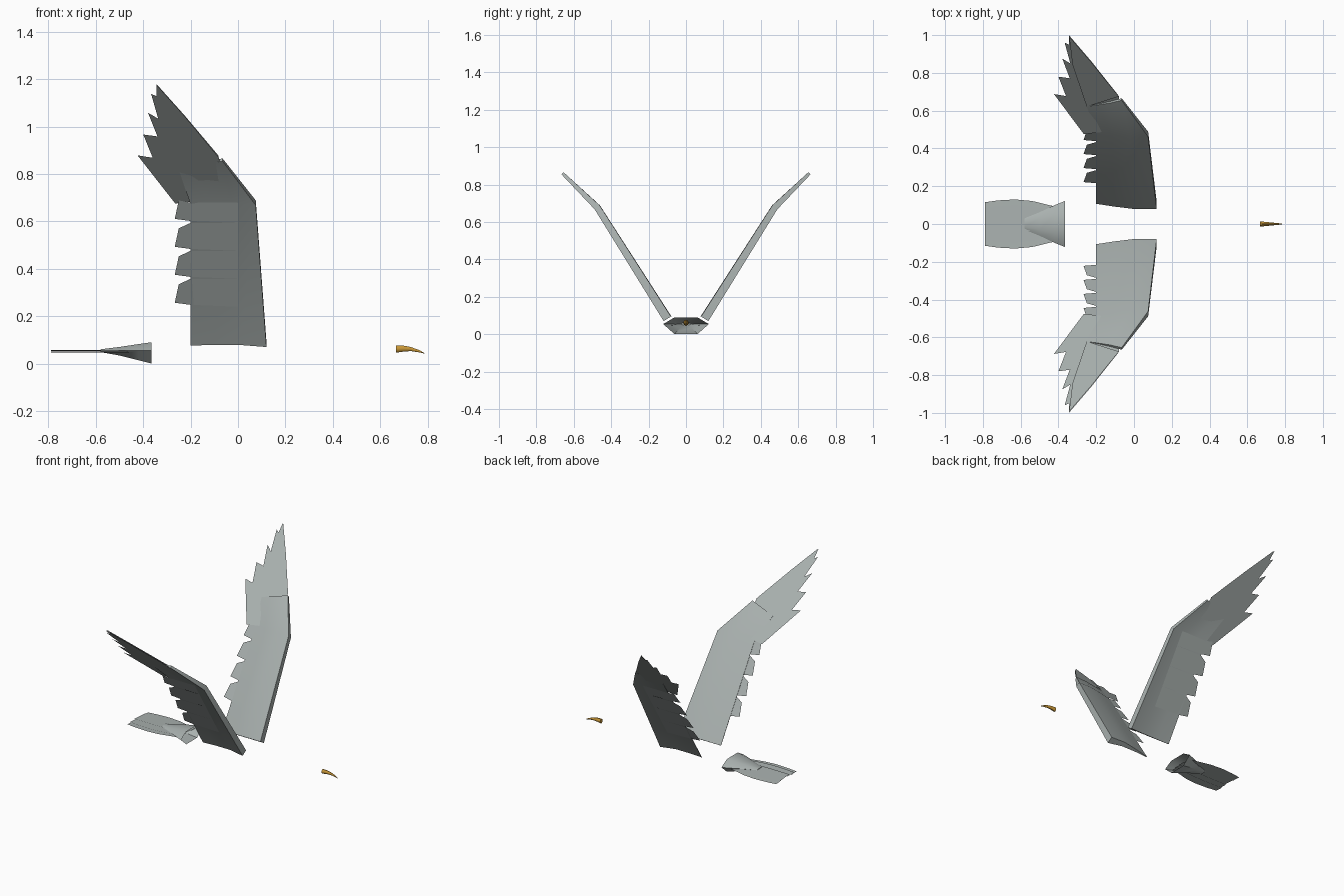
import bpy, math
from mathutils import Vector

cube = bpy.data.objects.get("Cube")
if cube:
    bpy.data.objects.remove(cube)


def material(name, rgb):
    m = bpy.data.materials.new(name)
    m.use_nodes = True
    m.diffuse_color = (*rgb, 1)
    m.node_tree.nodes["Principled BSDF"].inputs["Base Color"].default_value = (*rgb, 1)
    return m


grey = material("feather grey", (0.40, 0.44, 0.43))
gold = material("beak gold", (0.60, 0.32, 0.04))


def build(name, verts, faces, mat, smooth=True):
    mesh = bpy.data.meshes.new(name)
    mesh.from_pydata(verts, [], faces)
    mesh.materials.append(mat)
    obj = bpy.data.objects.new(name, mesh)
    bpy.context.collection.objects.link(obj)
    bpy.ops.object.select_all(action="DESELECT")
    obj.select_set(True)
    bpy.context.view_layer.objects.active = obj
    if smooth:
        bpy.ops.object.shade_smooth_by_angle(angle=math.radians(35))
    return obj


def loft(name, rings, mat, caps=(True, True), flip=False):
    n = len(rings[0])
    verts = [v for r in rings for v in r]
    faces = []
    for i in range(len(rings) - 1):
        for j in range(n):
            k = (j + 1) % n
            faces.append((i * n + j, i * n + k, (i + 1) * n + k, (i + 1) * n + j))
    if caps[0]:
        faces.append(tuple(reversed(range(n))))
    if caps[1]:
        faces.append(tuple(range(len(verts) - n, len(verts))))
    if flip:
        faces = [f[::-1] for f in faces]
    return build(name, verts, faces, mat)


# Wing: sections as (lead point, trailing point, normal, thickness)
sections = [
    ((0.12, 0.10, 0.082), (-0.20, 0.10, 0.082), (-0.85, 0.53), 0.046),
    ((0.075, 0.475, 0.678), (-0.20, 0.475, 0.676), (-0.79, 0.62), 0.034),
    ((-0.065, 0.66, 0.86), (-0.25, 0.62, 0.82), (-0.71, 0.71), 0.016),
]
# Airfoil outline: chord fraction, height in thicknesses
airfoil = [(0, 0.5), (0.35, 0.55), (0.7, 0.2), (1, -0.18),
           (1, -0.24), (0.7, -0.15), (0.35, -0.15), (0, -0.5)]


def section(lead, trail, normal, t, s):
    a, b, n = Vector(lead), Vector(trail), Vector((0, *normal))
    ring = [a.lerp(b, u) + n * h * t for u, h in airfoil]
    return [(p.x, s * p.y, p.z) for p in ring]


def arm_point(x, z, lift=0):
    return (x, 0.10 + (z - 0.082) * 0.629 - 0.85 * lift, z + 0.53 * lift)


def hand_point(x, z, lift=0):
    return (x, 0.475 + (z - 0.678) * 1.046 - 0.7 * lift, z + 0.7 * lift)


def feather(name, outline, place, s, lift):
    pts = [place(x, z, lift) for x, z in outline]
    face = tuple(range(len(pts)))
    build(name, [(x, s * y, z) for x, y, z in pts],
          [face if s < 0 else face[::-1]], grey, False)


hand_root = (-0.06, 0.70)
tips = [(-0.424, 0.88), (-0.40, 0.968), (-0.38, 1.06), (-0.367, 1.14), (-0.345, 1.179)]
notches = [(-0.265, 0.677), (-0.36, 0.87), (-0.34, 0.96),
           (-0.337, 1.035), (-0.345, 1.13)]
lead_edge = [(-0.225, 1.045), (-0.08, 0.87)]

for side, s in (("left", 1), ("right", -1)):
    loft(side + "_wing", [section(*sec, s) for sec in sections], grey, flip=s > 0)
    # Short feathers along the trailing edge
    for i in range(4):
        z = 0.25 + 0.118 * i
        top = z + (0.08 if i == 3 else 0.113)
        feather(f"{side}_secondary_{i + 1}",
                [(0, top), (-0.20, top), (-0.25, z + 0.09),
                 (-0.267, z + 0.012), (-0.20, z + 0.003), (0, z - 0.005)],
                arm_point, s, -0.010)
    # Long feathers fanning out of the hand
    for i, tip in enumerate(tips):
        ends = lead_edge if i == 4 else [notches[i + 1]]
        feather(f"{side}_primary_{i + 1}",
                [hand_root, *ends[::-1], tip, notches[i]], hand_point, s, -0.002)
    feather(side + "_front_primary",
            [(-0.25, 0.82), (-0.08, 0.872), (-0.225, 1.044),
             (-0.344, 1.177), (-0.325, 1.03)], hand_point, s, 0.004)

# Tail stump: open hexagonal sleeve pinched towards the feathers
hexagon = [(-1, 0.2), (-0.5, 1), (0.5, 1), (1, 0.2), (0.5, -1), (-0.5, -1)]
stump = [(-0.365, 0.122, 0.045, 0.045), (-0.42, 0.10, 0.034, 0.048),
         (-0.50, 0.062, 0.018, 0.052), (-0.58, 0.03, 0.006, 0.054)]
loft("tail_stump", [[(x, w * a, c + h * b) for a, b in hexagon]
                    for x, w, h, c in stump], grey, (False, True), True)

# Tail feathers: overlapping strips following the fan outline
fan = [(-0.40, 0.09), (-0.45, 0.10), (-0.54, 0.122), (-0.63, 0.13), (-0.72, 0.125), (-0.79, 0.115)]
strips = [("middle", -0.3, 0.3, 0.058),
          ("inner_left", 0.15, 0.75, 0.054), ("inner_right", -0.75, -0.15, 0.054),
          ("outer_left", 0.5, 1, 0.049), ("outer_right", -1, -0.5, 0.049)]
for name, a, b, z in strips:
    verts = [(x, w * f, z - 0.003 * (f != a)) for x, w in fan for f in (a, b)]
    faces = [(2 * i, 2 * i + 2, 2 * i + 3, 2 * i + 1)[::-1] for i in range(len(fan) - 1)]
    build(name + "_tail_feather", verts, faces, grey)

# Hooked beak tip
profile = [(0.667, 0.061, 0.016), (0.70, 0.063, 0.013), (0.73, 0.061, 0.009),
           (0.765, 0.052, 0.005), (0.788, 0.043, 0.001)]
loft("beak", [[(x, 0.85 * r * math.cos(k * math.pi / 5), z + r * math.sin(k * math.pi / 5))
               for k in range(10)] for x, z, r in profile], gold)
